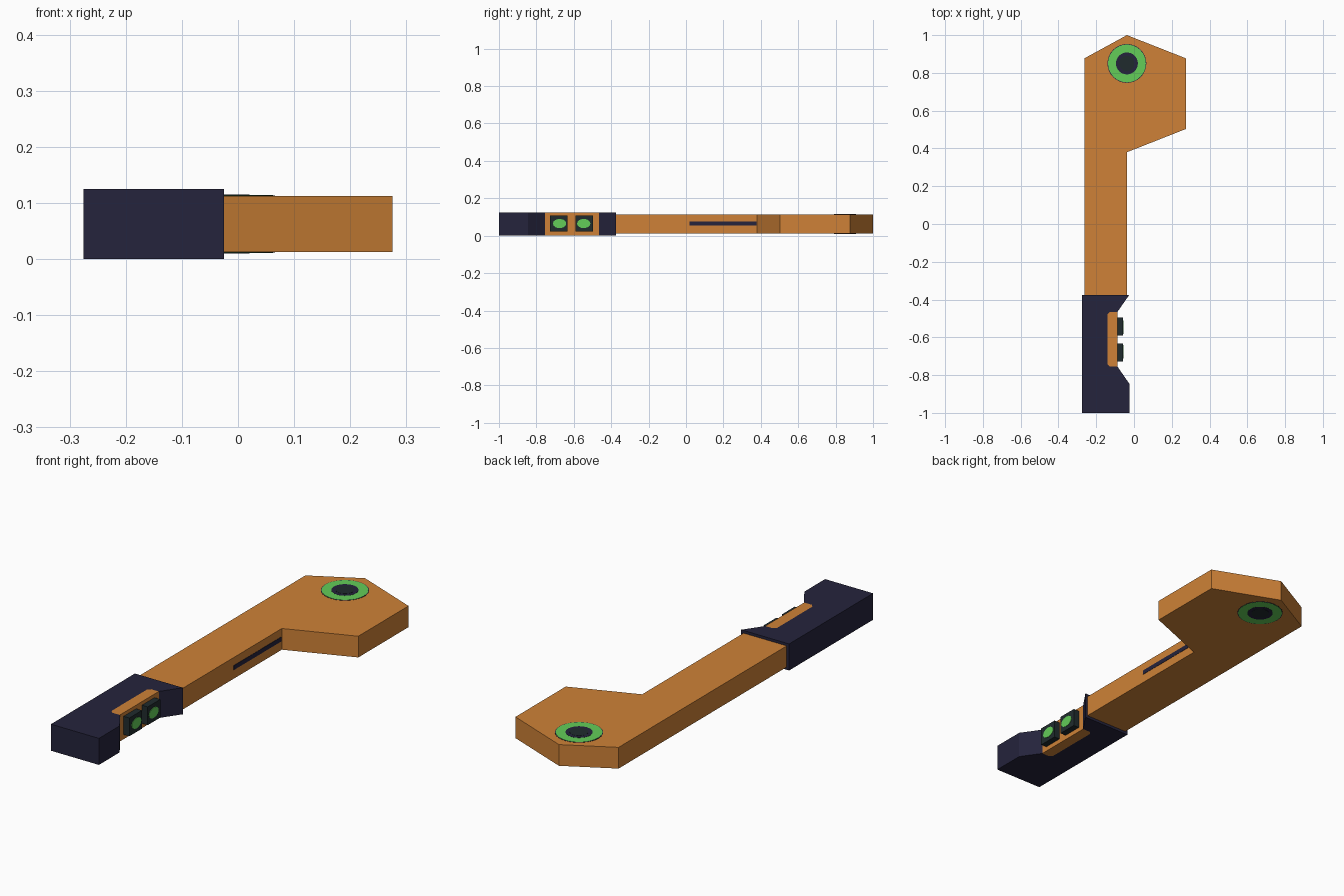
import bpy, bmesh, math
from mathutils import Matrix

if "Cube" in bpy.data.objects:
    bpy.data.objects.remove(bpy.data.objects["Cube"])


def material(name, rgb):
    m = bpy.data.materials.new(name)
    m.diffuse_color = (*rgb, 1)
    m.use_nodes = True
    m.node_tree.nodes["Principled BSDF"].inputs["Base Color"].default_value = m.diffuse_color
    return m


ORANGE = material("orange", (0.62, 0.222, 0.038))
NAVY = material("navy", (0.018, 0.017, 0.045))
GREEN = material("green", (0.125, 0.61, 0.098))
CHARCOAL = material("charcoal", (0.0144, 0.0245, 0.0265))


def finish(bm, name, mat):
    bmesh.ops.recalc_face_normals(bm, faces=bm.faces)
    me = bpy.data.meshes.new(name)
    bm.to_mesh(me)
    bm.free()
    me.materials.append(mat)
    ob = bpy.data.objects.new(name, me)
    bpy.context.collection.objects.link(ob)
    return ob


def prism(name, points, z0, z1, mat):
    """Extrude an outline in plan from z0 to z1."""
    bm = bmesh.new()
    face = bm.faces.new([bm.verts.new((x, y, z0)) for x, y in points])
    ext = bmesh.ops.extrude_face_region(bm, geom=[face])
    verts = [v for v in ext["geom"] if isinstance(v, bmesh.types.BMVert)]
    bmesh.ops.translate(bm, verts=verts, vec=(0, 0, z1 - z0))
    return finish(bm, name, mat)


def box(name, x, y, z, mat):
    return prism(name, [(x[0], y[0]), (x[1], y[0]), (x[1], y[1]), (x[0], y[1])], *z, mat)


def circle(cx, cy, r, n=32):
    return [(cx + r * math.cos(2 * math.pi * i / n), cy + r * math.sin(2 * math.pi * i / n))
            for i in range(n)]


# Flat shaft with angular head
prism("shaft_and_head", [(-0.2625, -0.38), (-0.0375, -0.38), (-0.0375, 0.38), (0.275, 0.503),
                         (0.275, 0.877), (-0.0375, 1.0), (-0.2625, 0.877)],
      0.0125, 0.1125, ORANGE)

# Handle with a notch for the inlay
inlay = [(-0.0875, -0.755), (-0.127, -0.755), (-0.14, -0.742),
         (-0.14, -0.478), (-0.127, -0.465), (-0.0875, -0.465)]
prism("handle", [(-0.275, -1), (-0.025, -1), (-0.025, -0.845)] + inlay +
      [(-0.025, -0.375), (-0.275, -0.375)], 0, 0.125, NAVY)
prism("button_inlay", inlay, 0, 0.125, ORANGE)

# Buttons with green lenses
for i, y in enumerate((-0.68, -0.543)):
    box(f"button_{i + 1}", (-0.09, -0.0575), (y - 0.047, y + 0.047), (0.022, 0.108), CHARCOAL)
    bm = bmesh.new()
    bmesh.ops.create_cone(bm, cap_ends=True, segments=12, radius1=1, radius2=1, depth=0.004,
                          matrix=Matrix.Translation((-0.0575, y + (0.004 if i == 0 else -0.004), 0.065))
                          @ Matrix.Diagonal((1, 0.036, 0.025, 1)) @ Matrix.Rotation(math.pi / 2, 4, 'Y'))
    finish(bm, f"button_lens_{i + 1}", GREEN)

# Slot line along the inner side of the shaft
box("side_slot", (-0.04, -0.036), (0.02, 0.376), (0.054, 0.075), NAVY)

# Round eye on both faces of the head
for side, surface, d in (("top", 0.1125, 1), ("bottom", 0.0125, -1)):
    for part, r, h, mat in (("rim", 0.103, 0.001, NAVY), ("ring", 0.1, 0.0016, GREEN),
                            ("pupil", 0.058, 0.0022, NAVY), ("centre", 0.04, 0.0028, CHARCOAL)):
        z0, z1 = sorted((surface - d * 0.002, surface + d * h))
        prism(f"eye_{part}_{side}", circle(-0.0375, 0.85, r), z0, z1, mat)
